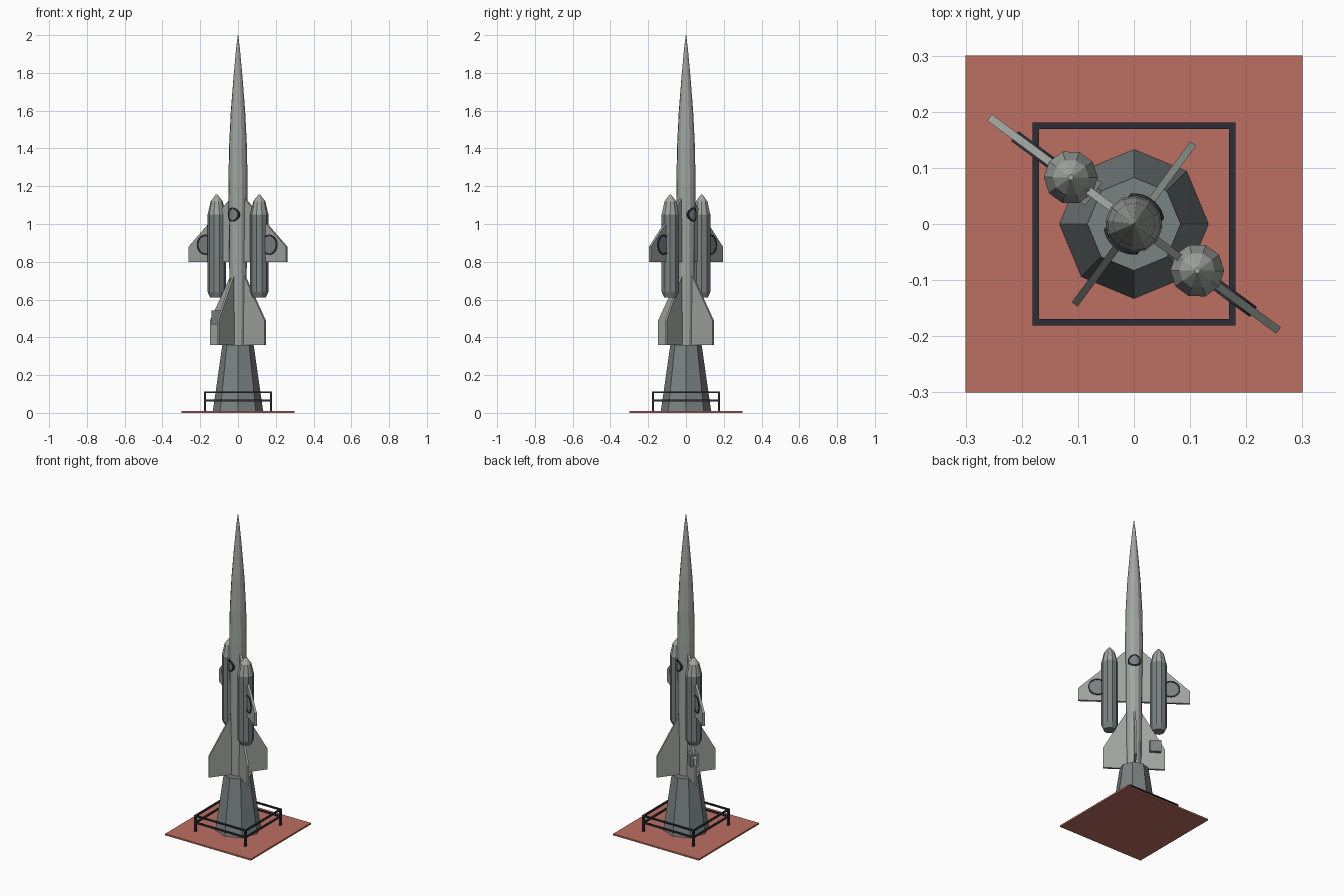
import bpy, bmesh, math
from mathutils import Matrix, Vector

if "Cube" in bpy.data.objects:
    bpy.data.objects.remove(bpy.data.objects["Cube"])

def mat(name, c):
    m = bpy.data.materials.new(name)
    m.diffuse_color = (*c, 1)
    m.use_nodes = True
    m.node_tree.nodes["Principled BSDF"].inputs["Base Color"].default_value = m.diffuse_color
    return m

LIGHT = mat("light_grey", (0.35, 0.38, 0.35))
GREY = mat("steel_grey", (0.195, 0.223, 0.223))
DARK = mat("charcoal", (0.026, 0.028, 0.038))
RED = mat("brick_red", (0.503, 0.156, 0.122))
WING = math.radians(-36.4)

def finish(name, bm, mats, rot=0.0, loc=(0, 0, 0)):
    bmesh.ops.recalc_face_normals(bm, faces=bm.faces)
    me = bpy.data.meshes.new(name)
    bm.to_mesh(me)
    bm.free()
    for m in mats:
        me.materials.append(m)
    ob = bpy.data.objects.new(name, me)
    ob.rotation_euler.z = rot
    ob.location = loc
    bpy.context.collection.objects.link(ob)
    return ob

def lathe(name, profile, sides, mats, loc=(0, 0, 0), rot=0.0, split=None):
    bm = bmesh.new()
    rings = [[bm.verts.new((r * math.cos(2 * math.pi * i / sides),
                            r * math.sin(2 * math.pi * i / sides), z))
              for i in range(sides)] for r, z in profile]
    for a, b in zip(rings, rings[1:]):
        for i in range(sides):
            j = (i + 1) % sides
            bm.faces.new((a[i], a[j], b[j], b[i]))
    bm.faces.new(rings[0])
    bm.faces.new(rings[-1])
    if split:
        for f in bm.faces:
            f.material_index = int(f.calc_center_median().z > split)
    return finish(name, bm, mats, rot, loc)

def box(name, size, loc, m, rot=0.0):
    bm = bmesh.new()
    bmesh.ops.create_cube(bm, size=1, matrix=Matrix.Diagonal((*size, 1)))
    return finish(name, bm, [m], rot, loc)

def slab(name, outline, thick, rot):
    # flat fin in the local x-z plane
    bm = bmesh.new()
    f = bm.faces.new([bm.verts.new((x, -thick / 2, z)) for x, z in outline])
    g = bmesh.ops.extrude_face_region(bm, geom=[f])
    bmesh.ops.translate(bm, vec=(0, thick, 0),
                        verts=[v for v in g["geom"] if isinstance(v, bmesh.types.BMVert)])
    return finish(name, bm, [LIGHT], rot)

def roundel(name, x, z, radius, depth, rot, curve=None):
    # grey disc with a dark rim, flat or wrapped on a cylinder of radius "curve"
    n = 20
    bm = bmesh.new()

    def ring(r, out):
        vs = []
        for i in range(n):
            t = 2 * math.pi * i / n
            u = r * math.cos(t)
            d = math.sqrt((curve + out) ** 2 - u * u) if curve else depth + out
            vs.append(bm.verts.new((x + u, -d, z + r * math.sin(t))))
        return vs
    rings = [ring(radius, -0.003), ring(radius, 0.004), ring(radius - 0.008, 0.004),
             ring(radius - 0.008, 0.0015)]
    for a, b in zip(rings, rings[1:]):
        for i in range(n):
            j = (i + 1) % n
            bm.faces.new((a[i], a[j], b[j], b[i]))
    # centre filled in horizontal strips so it can follow the curve
    c = rings[-1]
    mid = n // 4
    cols = [(c[(mid + k) % n], c[(mid - k) % n]) for k in range(-mid + 1, mid)]
    left = [c[i] for i in range(0, n // 2 + 1)]
    right = [c[(n - i) % n] for i in range(0, n // 2 + 1)]
    for i in range(n // 2):
        vs = list(dict.fromkeys((left[i], left[i + 1], right[i + 1], right[i])))
        bm.faces.new(vs).material_index = 1
    return finish(name, bm, [DARK, GREY], rot)

# base plate and pedestal
box("base_plate", (0.6, 0.6, 0.01), (0, 0, 0.005), RED)
lathe("pedestal", [(0.134, 0.002), (0.083, 0.36)], 8, [GREY])

# guard rail
S = 0.175
for i in range(4):
    a = i * math.pi / 2
    c, s = math.cos(a), math.sin(a)
    for z in (0.066, 0.109):
        box("rail_bar", (2 * S + 0.011, 0.011, 0.009), (-s * S, c * S, z), DARK, a)
    box("rail_post", (0.011, 0.011, 0.112), (S * (c - s), S * (c + s), 0.057), DARK, a)

# rocket body
lathe("rocket_body", [(0.042, 0.355), (0.047, 0.8), (0.051, 1.2), (0.048, 1.4), (0.038, 1.6),
                      (0.022, 1.8), (0.010, 1.93), (0.001, 2.0)], 12, [LIGHT], rot=WING)

# tail fins
for i in range(4):
    slab("tail_fin", [(0.02, 0.36), (0.178, 0.36), (0.178, 0.49), (0.04, 0.735), (0.02, 0.735)],
         0.013, WING + i * math.pi / 2)

# wings, boosters and roundels
for i in range(2):
    a = WING + i * math.pi
    slab("wing", [(0.03, 0.8), (0.32, 0.8), (0.32, 0.88), (0.04, 1.14), (0.03, 1.14)], 0.014, a)
    lathe("booster", [(0.034, 0.61), (0.048, 0.64), (0.048, 1.05), (0.032, 1.12), (0.005, 1.155)],
          10, [GREY, LIGHT], (0.14 * math.cos(a), 0.14 * math.sin(a), 0), WING, 1.051)
    roundel("wing_roundel_a", 0.21, 0.89, 0.054, 0.007, a)
    roundel("wing_roundel_b", -0.21, 0.89, 0.054, 0.007, a)
    roundel("body_roundel", 0, 1.05, 0.037, 0, a, 0.0505)

# control box on one tail fin
a = WING + math.pi
box("fin_box", (0.065, 0.05, 0.074), (0.122 * math.cos(a), 0.122 * math.sin(a), 0.505), GREY, a)
